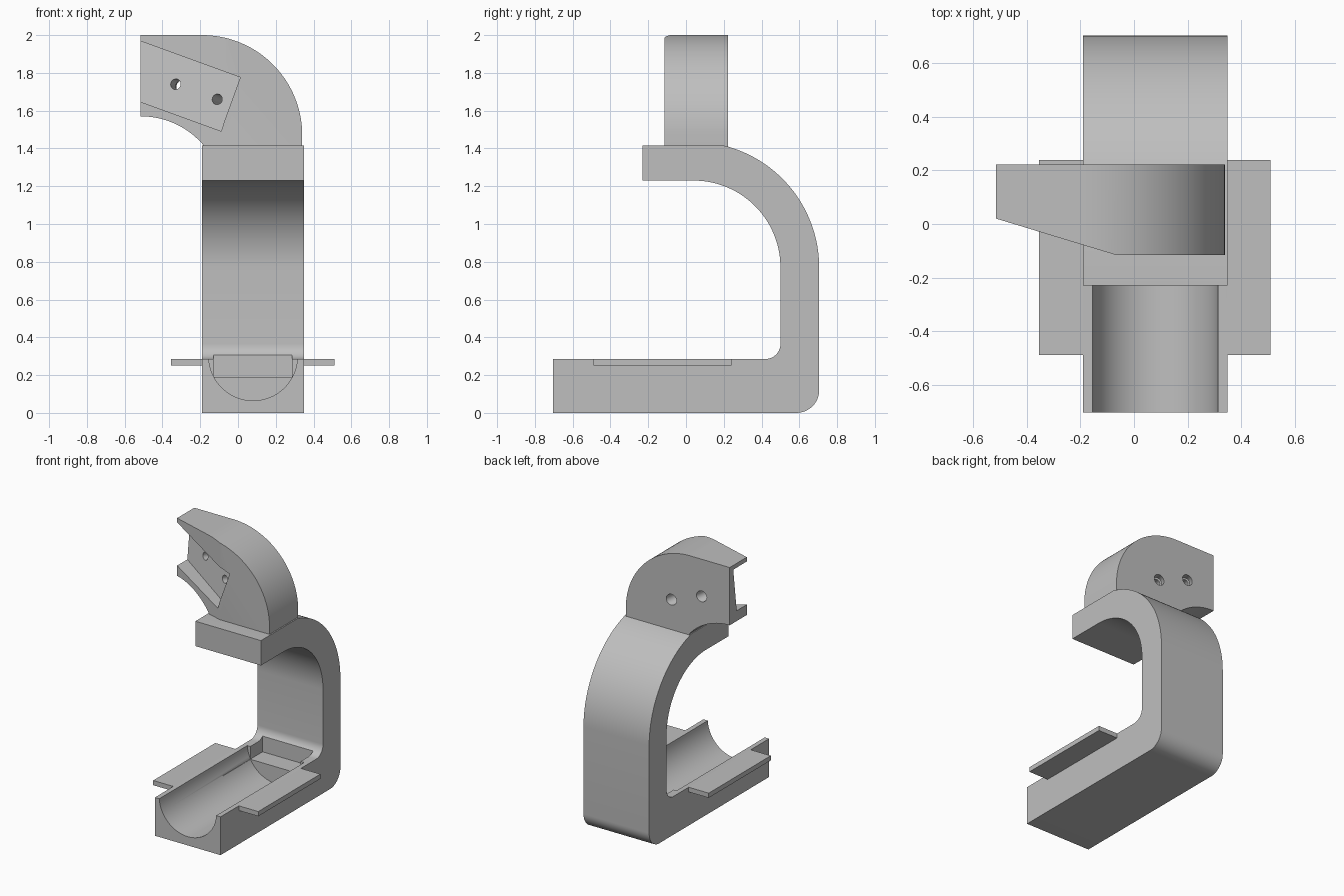
import bpy
import bmesh
from math import sin, cos, pi, radians, sqrt
from mathutils import Matrix, Vector

cube = bpy.data.objects.get("Cube")
if cube:
    bpy.data.objects.remove(cube, do_unlink=True)

grey = bpy.data.materials.new("light grey plastic")
grey.use_nodes = True
GREY = (0.52, 0.52, 0.52, 1)
grey.diffuse_color = GREY
grey.node_tree.nodes["Principled BSDF"].inputs["Base Color"].default_value = GREY


def finish(bm, name):
    bmesh.ops.recalc_face_normals(bm, faces=bm.faces)
    mesh = bpy.data.meshes.new(name)
    bm.to_mesh(mesh)
    bm.free()
    mesh.materials.append(grey)
    obj = bpy.data.objects.new(name, mesh)
    bpy.context.collection.objects.link(obj)
    return obj


def arc(cx, cy, r, a0, a1, n=24):
    """Points on a circle from angle a0 to a1, in degrees."""
    steps = [radians(a0 + (a1 - a0) * i / n) for i in range(n + 1)]
    return [(cx + r * cos(a), cy + r * sin(a)) for a in steps]


def extrude(name, points, place, shift):
    """Closed profile swept along a straight vector."""
    bm = bmesh.new()
    face = bm.faces.new([bm.verts.new(place(*p)) for p in points])
    out = bmesh.ops.extrude_face_region(bm, geom=[face])
    moved = [v for v in out["geom"] if isinstance(v, bmesh.types.BMVert)]
    bmesh.ops.translate(bm, verts=moved, vec=shift)
    return finish(bm, name)


def box(name, lo, hi, frame=Matrix()):
    lo, hi = Vector(lo), Vector(hi)
    bm = bmesh.new()
    bmesh.ops.create_cube(bm, size=1)
    size = Matrix.Diagonal((*(hi - lo), 1))
    bm.transform(frame @ Matrix.Translation((lo + hi) / 2) @ size)
    return finish(bm, name)


def cylinder(name, start, end, r, n=32):
    start, end = Vector(start), Vector(end)
    axis = end - start
    bm = bmesh.new()
    bmesh.ops.create_cone(bm, cap_ends=True, segments=n, radius1=r,
                          radius2=r, depth=axis.length)
    turn = axis.to_track_quat('Z', 'Y').to_matrix().to_4x4()
    bm.transform(Matrix.Translation((start + end) / 2) @ turn)
    return finish(bm, name)


def activate(obj):
    bpy.ops.object.select_all(action='DESELECT')
    obj.select_set(True)
    bpy.context.view_layer.objects.active = obj


def cut(obj, *cutters):
    for cutter in cutters:
        mod = obj.modifiers.new("cut", 'BOOLEAN')
        mod.operation = 'DIFFERENCE'
        mod.solver = 'EXACT'
        mod.object = cutter
        activate(obj)
        bpy.ops.object.modifier_apply(modifier=mod.name)
        bpy.data.objects.remove(cutter, do_unlink=True)


def smooth(obj):
    activate(obj)
    bpy.ops.object.shade_smooth_by_angle(angle=radians(30))


# C-shaped body: foot, upright and top arm in one side profile
LEFT, RIGHT, MID = -0.19, 0.35, 0.08
FOOT_TOP, ARM_TOP = 0.285, 1.415
bend_y, bend_z, bend_r = 0.04, 0.77, 0.665
top_angle = 90 - 14.1
profile = [(-0.705, 0)]
profile += arc(0.585, 0.12, 0.12, -90, 0, 12)
profile += arc(bend_y, bend_z, bend_r, 0, top_angle, 32)
profile += [(-0.23, ARM_TOP), (-0.23, 1.23)]
profile += arc(bend_y, bend_z, 0.46, 90, 0, 32)
profile += arc(0.42, FOOT_TOP + 0.08, 0.08, 0, -90, 10)
profile += [(-0.705, FOOT_TOP)]
body = extrude("c_frame", profile, lambda y, z: (LEFT, y, z),
               (RIGHT - LEFT, 0, 0))

# Half-round trough in the foot, with a square recess behind it
cut(body,
    cylinder("trough_cutter", (MID, -0.9, 0.3), (MID, 0.33, 0.3), 0.235, 80),
    box("recess_cutter", (-0.13, 0, 0.19), (0.285, 0.475, 0.45)))
smooth(body)

# Side mounting flanges with two screw holes each
for side, x0, x1, hole_x in (("right", -0.355, LEFT, -0.28),
                             ("left", RIGHT, 0.51, 0.435)):
    flange = box(side + "_flange", (x0, -0.49, 0.25), (x1, 0.24, FOOT_TOP))
    cut(flange, *[cylinder("hole", (hole_x, y, 0.2), (hole_x, y, 0.35), 0.031)
                  for y in (-0.415, 0.17)])
    smooth(flange)

# Curved head
FRONT, BACK, END = -0.115, 0.222, -0.515
outline = [(END, 2.0)]
outline += arc(-0.19, 1.47, 0.53, 90, 0, 36)
outline += [(0.34, 1.4), (-0.185, 1.4)]
outline += arc(END, 1.132, 0.438, 41, 90, 20)
head = extrude("head", outline, lambda x, z: (x, FRONT, z),
               (0, BACK - FRONT, 0))

# Slanted front face of the head
wedge = [(-0.07, FRONT), (END, 0.02), (-0.7, 0.076), (-0.7, -0.3), (0.54, -0.3)]
cut(head, extrude("wedge_cutter", wedge, lambda x, y: (x, y, 1.3), (0, 0, 1)))

# Tilted pocket, open at the end, with counterbored holes through its floor
t = radians(20)
along = Vector((cos(t), 0, -sin(t)))
across = Vector((sin(t), 0, cos(t)))
back = Vector((0, 1, 0))
slope = along * cos(t) - back * sin(t)
normal = back * cos(t) + along * sin(t)
frame = Matrix((slope, normal, across)).transposed().to_4x4()
frame.translation = (-0.33, 0.088, 1.74)
cut(head, box("pocket_cutter", (-1, -0.8, -0.151), (0.36, 0, 0.151), frame))
for s in (0, 0.249):
    base = frame @ Vector((s, 0, 0))
    reach = (BACK - base.y) / normal.y
    cut(head,
        cylinder("hole", base - normal * 0.05, base + normal * (reach + 0.1), 0.028),
        cylinder("bore", base + normal * (reach - 0.06),
                 base + normal * (reach + 0.1), 0.04))
smooth(head)
